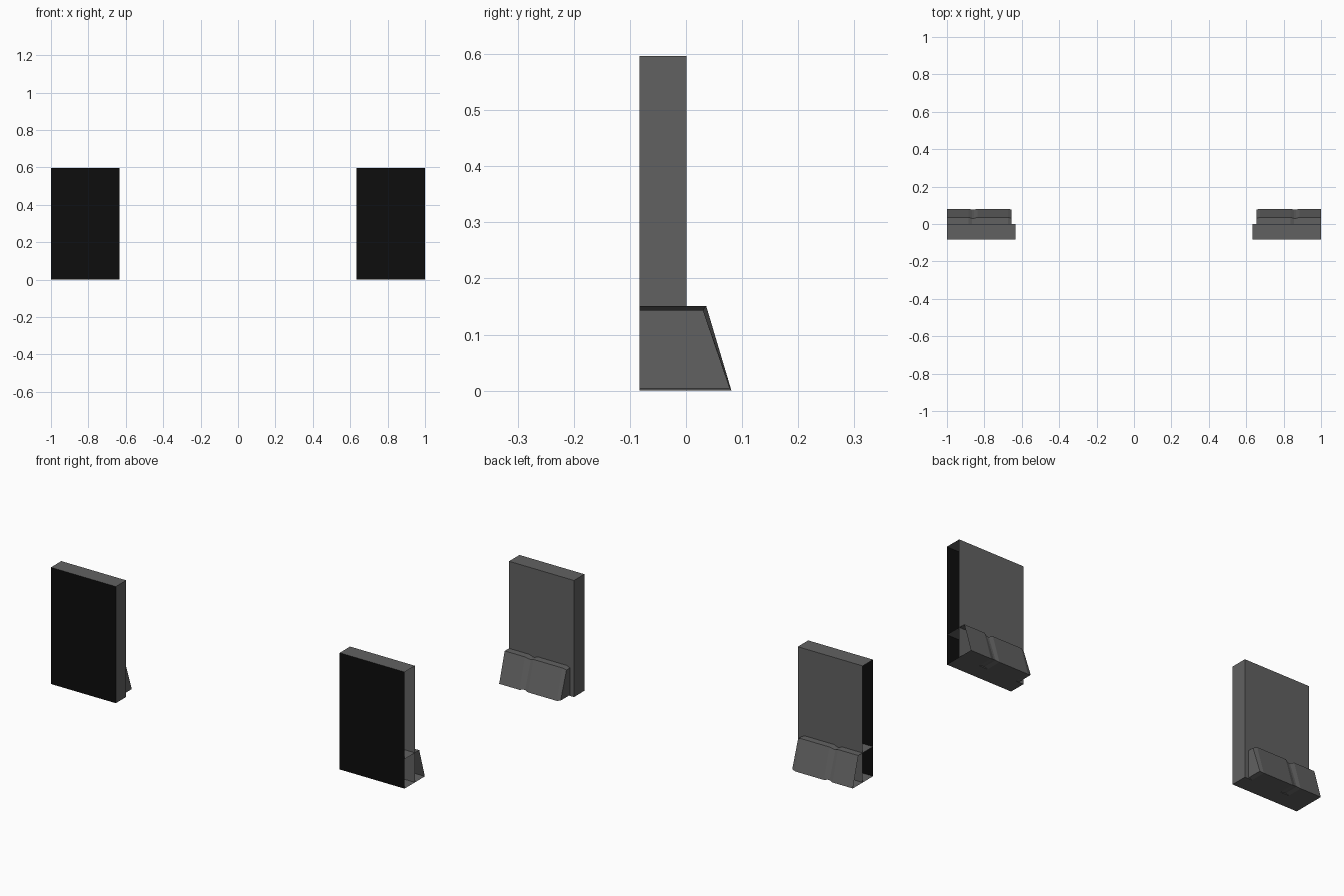
import bpy, bmesh

if "Cube" in bpy.data.objects:
    bpy.data.objects.remove(bpy.data.objects["Cube"])

def material(name, v):
    m = bpy.data.materials.new(name)
    m.diffuse_color = (v, v, v, 1)
    m.use_nodes = True
    m.node_tree.nodes["Principled BSDF"].inputs["Base Color"].default_value = m.diffuse_color
    return m

BLACK = material("screen black", 0.004)
GREY = material("housing grey", 0.12)
FRONT = -0.083

def loft(name, sections, sides, mats):
    """Skin YZ sections along x; only the last (inner) end is capped.
    sides lists the profile edges to skin."""
    bm = bmesh.new()
    rings = [[bm.verts.new((x, y, z)) for y, z in prof] for x, prof in sections]
    n = len(rings[0])
    for a, b in zip(rings, rings[1:]):
        for i in sides:
            j = (i + 1) % n
            f = bm.faces.new((a[i], a[j], b[j], b[i]))
            # the front face is black
            if all(abs(v.co.y - FRONT) < 1e-5 for v in f.verts):
                f.material_index = 1
    bm.faces.new(rings[-1])
    # make normals point outward (inner cap faces away from the open end)
    bmesh.ops.recalc_face_normals(bm, faces=bm.faces)
    bm.faces.ensure_lookup_table()
    out = sections[-1][0] - sections[0][0]
    if bm.faces[-1].normal.x * out < 0:
        bmesh.ops.reverse_faces(bm, faces=bm.faces)
    me = bpy.data.meshes.new(name)
    bm.to_mesh(me)
    bm.free()
    for m in mats:
        me.materials.append(m)
    ob = bpy.data.objects.new(name, me)
    bpy.context.collection.objects.link(ob)
    return ob

# panel outline and wedge outlines (full, and sunk for grooves and ends)
panel = [(FRONT, 0), (0.001, 0), (0.001, 0.596), (FRONT, 0.596)]
full = [(FRONT, 0), (0.081, 0), (0.036, 0.151), (FRONT, 0.151)]
sunk = [(FRONT, 0.005), (0.077, 0.005), (0.030, 0.143), (FRONT, 0.143)]

for side, s in (("left", -1), ("right", 1)):
    # thin upright panel, open at its outer end
    loft(side + "_panel", [(s, panel), (s * 0.633, panel)], range(4), [GREY, BLACK])
    # sloped foot behind it, with a shallow groove and a bevelled inner end
    loft(side + "_foot",
         [(s, full), (s * 0.885, full), (s * 0.866, sunk), (s * 0.856, sunk),
          (s * 0.837, full), (s * 0.674, full), (s * 0.655, sunk)],
         range(3), [GREY])
